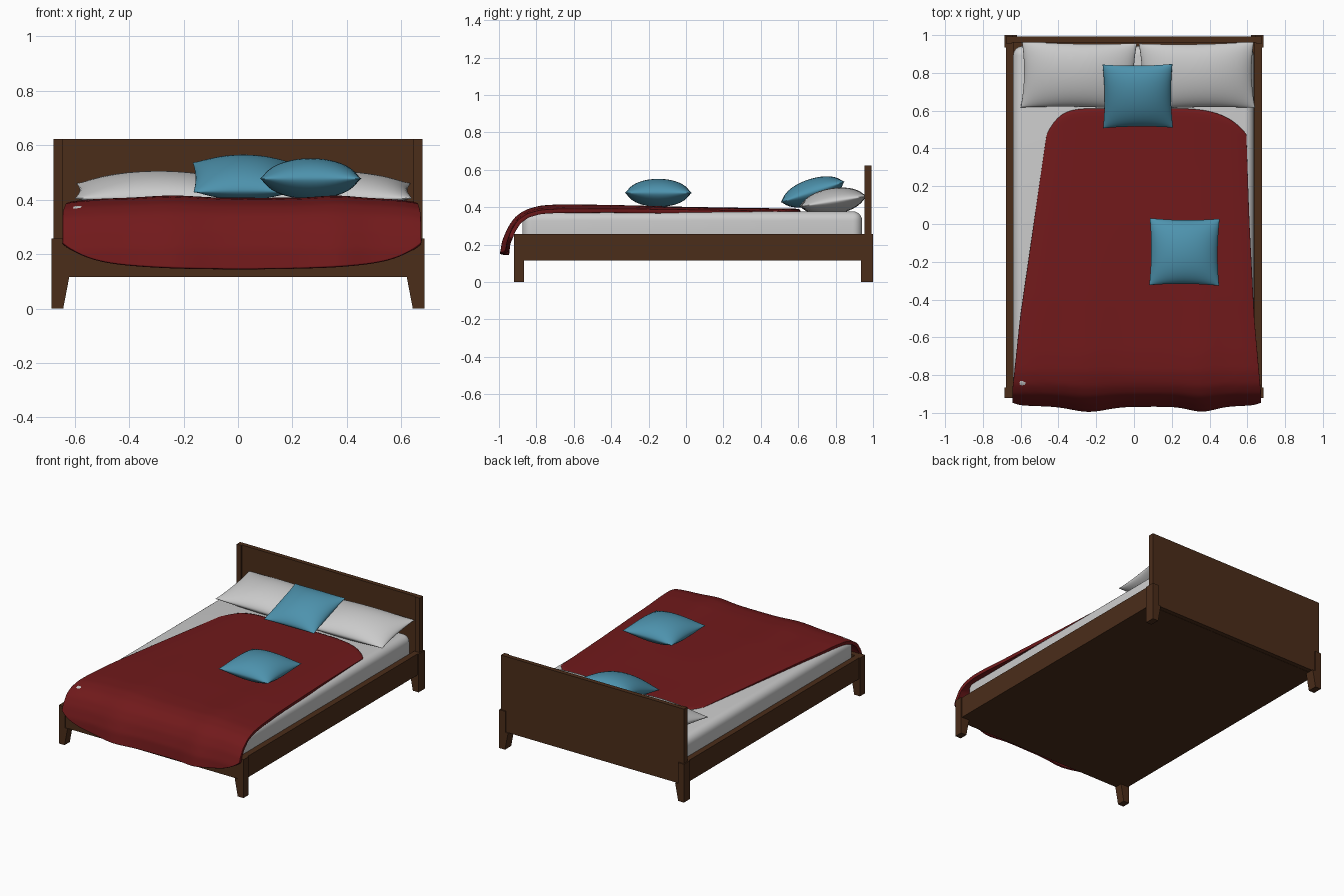
import bpy, bmesh, math
from mathutils import Vector, Matrix

if "Cube" in bpy.data.objects:
    bpy.data.objects.remove(bpy.data.objects["Cube"])


def material(name, rgb):
    m = bpy.data.materials.new(name)
    m.diffuse_color = (*rgb, 1)
    m.use_nodes = True
    m.node_tree.nodes["Principled BSDF"].inputs["Base Color"].default_value = m.diffuse_color
    return m


WOOD = material("dark_wood", (0.07, 0.026, 0.010))
RED = material("red_cloth", (0.165, 0.010, 0.011))
BLUE = material("blue_cloth", (0.075, 0.29, 0.42))


def make_object(name, bm, mat=None, smooth=False):
    bmesh.ops.recalc_face_normals(bm, faces=bm.faces)
    me = bpy.data.meshes.new(name)
    bm.to_mesh(me)
    bm.free()
    ob = bpy.data.objects.new(name, me)
    bpy.context.collection.objects.link(ob)
    if mat:
        me.materials.append(mat)
    for p in me.polygons:
        p.use_smooth = smooth
    return ob


def box(name, lo, hi, mat=None, bevel=0):
    lo, hi = Vector(lo), Vector(hi)
    bm = bmesh.new()
    bmesh.ops.create_cube(bm, size=1, matrix=Matrix.Translation((lo + hi) / 2)
                          @ Matrix.Diagonal((*(hi - lo), 1)))
    if bevel:
        bmesh.ops.bevel(bm, geom=bm.edges[:], offset=bevel, segments=6,
                        profile=0.5, affect='EDGES')
    return make_object(name, bm, mat, bevel > 0)


def lerp_table(table, t):
    for (a, va), (b, vb) in zip(table, table[1:]):
        if t <= b:
            return va + (vb - va) * max(0, (t - a) / (b - a))
    return table[-1][1]


# Bed frame: base, rails and headboard
box("bed_base", (-0.645, -0.89, 0.115), (0.645, 0.96, 0.20), WOOD)
for side, s in (("left", -1), ("right", 1)):
    xs = sorted((s * 0.638, s * 0.678))
    box(side + "_rail", (xs[0], -0.915, 0.115), (xs[1], 0.96, 0.257), WOOD)
    xs = sorted((s * 0.645, s * 0.678))
    box(side + "_headboard_post", (xs[0], 0.955, 0.115), (xs[1], 0.992, 0.622), WOOD)
box("foot_rail", (-0.638, -0.915, 0.115), (0.638, -0.878, 0.257), WOOD)
box("headboard_panel", (-0.645, 0.962, 0.115), (0.645, 0.992, 0.622), WOOD)


# Tapered legs
def leg(name, s, y0, y1):
    profile = [(0.685, 0), (0.685, 0.257), (0.62, 0.257), (0.62, 0.115), (0.642, 0)]
    if y0 < 0:
        # The front legs are hidden behind the foot rail's inner side
        profile[2:3] = [(0.64, 0.257)]
        profile[3:4] = [(0.64, 0.117), (0.62, 0.115)]
    else:
        profile[2:4] = [(0.64, 0.257), (0.64, 0.117), (0.62, 0.115)]
    bm = bmesh.new()
    face = bm.faces.new([bm.verts.new((s * x, y0, z)) for x, z in profile])
    new = bmesh.ops.extrude_face_region(bm, geom=[face])["geom"]
    bmesh.ops.translate(bm, vec=(0, y1 - y0, 0),
                        verts=[g for g in new if isinstance(g, bmesh.types.BMVert)])
    make_object(name, bm, WOOD)


for side, s in (("left", -1), ("right", 1)):
    leg("front_%s_leg" % side, s, -0.92, -0.865)
    leg("back_%s_leg" % side, s, 0.935, 1.0)

# Mattress
box("mattress", (-0.64, -0.875, 0.19), (0.635, 0.942, 0.378), None, 0.05)


# Pillows: two domed sheets meeting at a pinched seam
def pillow(name, centre, size, thick, tilt=0, turn=0, mat=None, pinch=0.05, n=24):
    bm = bmesh.new()
    for sign in (1, -1):
        rows = []
        for i in range(n + 1):
            u = -math.cos(math.pi * i / n)
            row = []
            for j in range(n + 1):
                v = -math.cos(math.pi * j / n)
                x = u * (1 - pinch * (1 - v * v) * u * u) * size[0] / 2
                y = v * (1 - pinch * (1 - u * u) * v * v) * size[1] / 2
                z = sign * thick / 2 * (max(0, 1 - u * u) * max(0, 1 - v * v)) ** 0.6
                row.append(bm.verts.new((x, y, z)))
            rows.append(row)
        for i in range(n):
            for j in range(n):
                bm.faces.new((rows[i][j], rows[i + 1][j],
                              rows[i + 1][j + 1], rows[i][j + 1]))
    bmesh.ops.remove_doubles(bm, verts=bm.verts[:], dist=1e-5)
    ob = make_object(name, bm, mat, True)
    ob.location = centre
    ob.rotation_euler = (math.radians(tilt), 0, math.radians(turn))


pillow("left_pillow", (-0.292, 0.787, 0.432), (0.61, 0.355), 0.14, 9, -1)
pillow("right_pillow", (0.333, 0.785, 0.432), (0.61, 0.355), 0.14, 9, 1)
pillow("leaning_cushion", (0.02, 0.677, 0.482), (0.37, 0.355), 0.14, 18, 0.5, BLUE)
pillow("flat_cushion", (0.267, -0.148, 0.477), (0.37, 0.355), 0.15, 0, -0.5, BLUE)


# Blanket: a sheet following a side profile over the foot of the bed
path = [Vector(p) for p in ((0.615, 0.392), (0.3, 0.397), (0, 0.402), (-0.4, 0.407),
                            (-0.68, 0.406), (-0.78, 0.400), (-0.85, 0.380),
                            (-0.90, 0.345), (-0.935, 0.29), (-0.96, 0.22),
                            (-0.968, 0.145))]
dist = [0]
for a, b in zip(path, path[1:]):
    dist.append(dist[-1] + (b - a).length)
ys = list(zip(dist, [p.x for p in path]))
zs = list(zip(dist, [p.y for p in path]))
left = [(0, -0.455), (0.115, -0.46), (1.115, -0.605), (1.5, -0.645), (1.9, -0.645)]
right = [(0, 0.593), (0.115, 0.595), (0.6, 0.612), (1.115, 0.638), (1.5, 0.672), (1.9, 0.678)]
NU, NS = 40, 56
bm = bmesh.new()
grid = []
for i in range(NU + 1):
    u = math.sin(math.pi / 2 * (-1 + 2 * i / NU))
    row = []
    start = 0.13 * (abs(u) ** 9 if u < 0 else u ** 4.5)
    end = dist[-1] - 0.03 * u * u - 0.085 * abs(u) ** 8
    for j in range(NS + 1):
        t = 1 - (1 - j / NS) ** 1.5
        d = start + (end - start) * t
        xl, xr = lerp_table(left, d), lerp_table(right, d)
        x = (xl + xr) / 2 + u * (xr - xl) / 2
        y, z = lerp_table(ys, d), lerp_table(zs, d)
        # Two soft folds that grow toward the hanging end
        fold = math.exp(-((x + 0.24) / 0.12) ** 2) + math.exp(-((x - 0.36) / 0.09) ** 2)
        hang = min(1, max(0, (d - 1.35) / 0.4))
        rise = max(0, min(1, (d - 0.6) / 0.7)) * (1 - hang)
        row.append(bm.verts.new((x, y - 0.03 * fold * hang,
                                 z + 0.010 * fold * rise - 0.015 * abs(u) ** 8)))
    grid.append(row)
for i in range(NU):
    for j in range(NS):
        bm.faces.new((grid[i][j], grid[i][j + 1], grid[i + 1][j + 1], grid[i + 1][j]))
blanket = make_object("blanket", bm, RED, True)
up = blanket.data.polygons[NS * (NU // 2) + 5].normal.z > 0
solid = blanket.modifiers.new("thickness", 'SOLIDIFY')
solid.thickness = 0.022
solid.offset = -1 if up else 1
sub = blanket.modifiers.new("soften", 'SUBSURF')
sub.levels = sub.render_levels = 1
